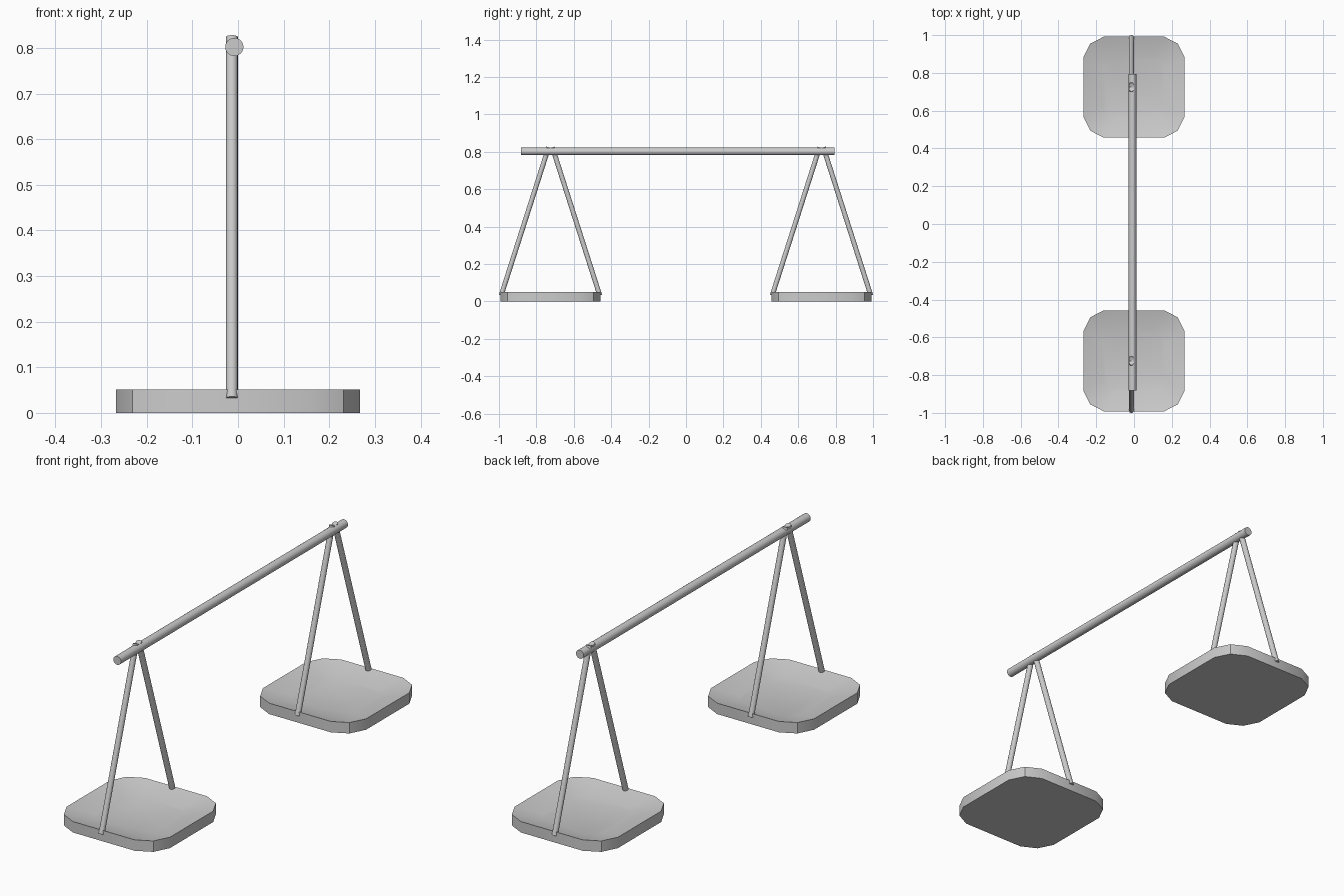
import bpy, bmesh
from mathutils import Vector

if "Cube" in bpy.data.objects:
    bpy.data.objects.remove(bpy.data.objects["Cube"])


def finish(obj, angle=0.6):
    bpy.ops.object.select_all(action='DESELECT')
    obj.select_set(True)
    bpy.context.view_layer.objects.active = obj
    bpy.ops.object.shade_smooth_by_angle(angle=angle)


def rod(name, a, b, radius, sides):
    a, b = Vector(a), Vector(b)
    d = b - a
    bpy.ops.mesh.primitive_cylinder_add(vertices=sides, radius=radius, depth=d.length,
                                        location=(a + b) / 2,
                                        rotation=d.to_track_quat('Z', 'Y').to_euler())
    obj = bpy.context.object
    obj.name = name
    finish(obj)


def pan(name, y):
    # chamfered square outline, lofted through base, rim and dished floor
    half, mid, flat = 0.267, 0.231, 0.16
    corner = [(half, flat), (mid, mid), (flat, half)]
    outline = []
    for _ in range(4):
        outline += corner
        corner = [(-q, p) for p, q in corner]
    bm = bmesh.new()
    rings = [[bm.verts.new((p * s, q * s, z)) for p, q in outline]
             for s, z in ((1, 0), (1, 0.051), (0.6, 0.018))]
    n = len(outline)
    for lo, hi in zip(rings, rings[1:]):
        for i in range(n):
            j = (i + 1) % n
            bm.faces.new((lo[i], lo[j], hi[j], hi[i]))
    bm.faces.new(rings[0][::-1])
    bm.faces.new(rings[-1])
    mesh = bpy.data.meshes.new(name)
    bm.to_mesh(mesh)
    bm.free()
    obj = bpy.data.objects.new(name, mesh)
    obj.location.y = y
    bpy.context.collection.objects.link(obj)
    finish(obj)


# carrying pole
rod("pole", (-0.008, -0.881, 0.802), (-0.008, 0.795, 0.802), 0.02, 24)

# two pans, each hung from a pair of slanted hangers
for label, side in (("front", -1), ("back", 1)):
    yc = side * 0.7245
    pan(label + "_pan", yc)
    for part, s in (("inner", -side), ("outer", side)):
        rod(f"{label}_{part}_hanger", (-0.0135, yc + s * 0.2635, 0.032),
            (-0.0135, yc + s * 0.010, 0.824), 0.013, 16)
